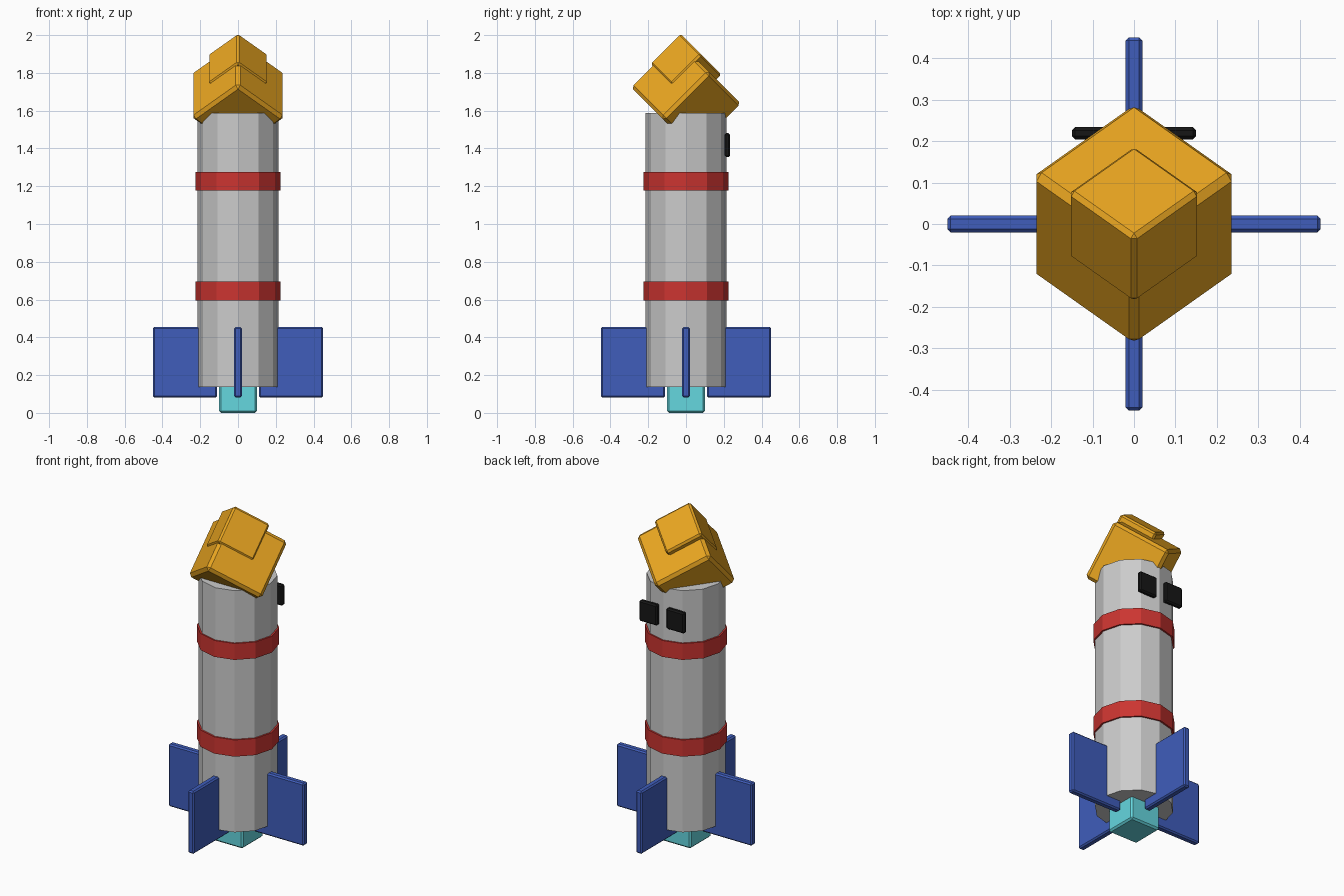
import bpy
from math import radians, pi
from mathutils import Matrix, Vector

if "Cube" in bpy.data.objects:
    bpy.data.objects.remove(bpy.data.objects["Cube"])


def material(name, rgb):
    m = bpy.data.materials.new(name)
    m.diffuse_color = (*rgb, 1)
    m.use_nodes = True
    m.node_tree.nodes["Principled BSDF"].inputs["Base Color"].default_value = m.diffuse_color
    return m


orange = material("orange", (0.82, 0.38, 0.015))
red = material("red", (0.6, 0.035, 0.03))
blue = material("blue", (0.05, 0.11, 0.5))
cyan = material("cyan", (0.13, 0.68, 0.74))
black = material("black", (0.008, 0.008, 0.008))


def box(name, size, centre, bevel, mat, rot=None):
    bpy.ops.mesh.primitive_cube_add(size=1)
    ob = bpy.context.object
    ob.name = name
    ob.data.transform(Matrix.Diagonal((*size, 1)))
    rot = rot or Matrix.Identity(4)
    ob.matrix_world = Matrix.Translation(Vector(centre)) @ rot
    ob.data.materials.append(mat)
    mod = ob.modifiers.new("Bevel", 'BEVEL')
    mod.width, mod.segments = bevel, 1
    return ob


def drum(name, radius, z0, z1, mat=None):
    bpy.ops.mesh.primitive_cylinder_add(vertices=12, radius=radius, depth=z1 - z0,
                                        location=(0, 0, (z0 + z1) / 2))
    ob = bpy.context.object
    ob.name = name
    if mat:
        ob.data.materials.append(mat)


# Twelve-sided hull and its two bands
drum("hull", 0.215, 0.137, 1.588)
drum("lower_band", 0.225, 0.596, 0.696, red)
drum("upper_band", 0.225, 1.177, 1.275, red)

# Nose: two cubes turned a quarter-diagonal, then tipped towards the back
tilt = Matrix.Rotation(radians(-45), 4, 'X') @ Matrix.Rotation(radians(45), 4, 'Z')
box("nose_base", (0.35,) * 3, (0, 0, 1.68), 0.0175, orange, tilt)
box("nose_tip", (0.225,) * 3, (0, 0, 1.82), 0.011, orange, tilt)

# Engine nozzle
box("nozzle", (0.2, 0.2, 0.2), (0, 0, 0.1), 0.01, cyan)

# Four fins around the base
for i in range(4):
    turn = Matrix.Rotation(i * pi / 2, 4, 'Z')
    box(f"fin_{i + 1}", (0.34, 0.04, 0.375), turn @ Vector((0.28, 0, 0.268)), 0.008, blue, turn)

# Two windows on the back
for side, x in (("left", -0.09), ("right", 0.09)):
    box(f"window_{side}", (0.12, 0.03, 0.125), (x, 0.219, 1.418), 0.008, black)
